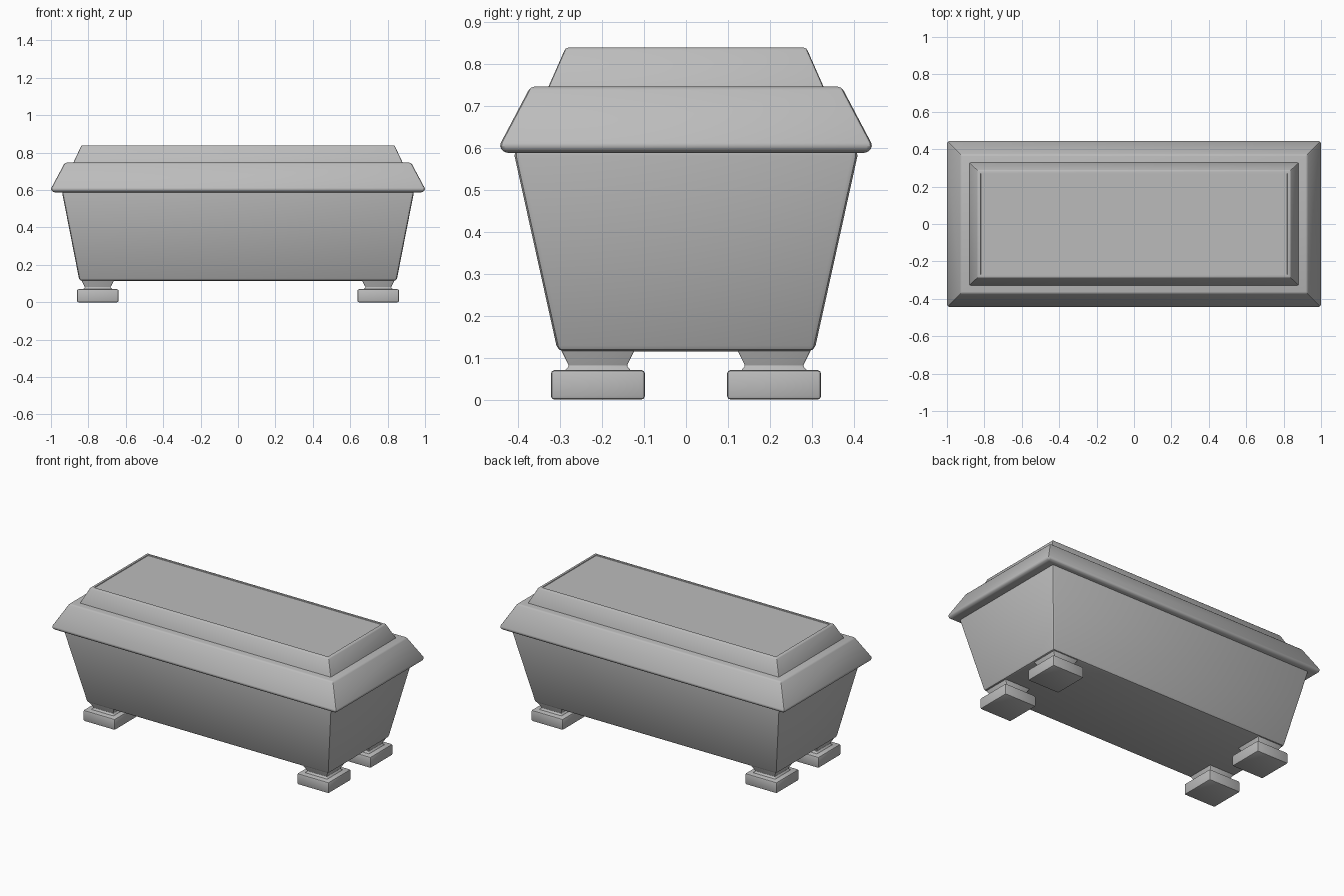
import bpy, bmesh

if "Cube" in bpy.data.objects:
    bpy.data.objects.remove(bpy.data.objects["Cube"])

stone = bpy.data.materials.new("grey stone")
stone.diffuse_color = (0.5, 0.5, 0.5, 1)
stone.use_nodes = True
stone.node_tree.nodes["Principled BSDF"].inputs["Base Color"].default_value = stone.diffuse_color


def stack(name, rings, cx=0, cy=0, bevel=0.008, segments=2, recess=None):
    """Stacked rectangles (half x, half y, z), capped and softly bevelled."""
    bm = bmesh.new()
    loops = []
    for hx, hy, z in rings:
        loops.append([bm.verts.new((cx + sx * hx, cy + sy * hy, z))
                      for sx, sy in ((-1, -1), (1, -1), (1, 1), (-1, 1))])
    for low, high in zip(loops, loops[1:]):
        for i in range(4):
            j = (i + 1) % 4
            bm.faces.new((low[i], low[j], high[j], high[i]))
    bm.faces.new(loops[0][::-1])
    top = bm.faces.new(loops[-1])
    bmesh.ops.bevel(bm, geom=bm.edges[:], offset=bevel, segments=segments,
                    profile=0.5, affect='EDGES', clamp_overlap=True)
    if recess:
        # shallow sunk panel on the top face
        top = max((f for f in bm.faces if f.normal.z > 0.99), key=lambda f: f.calc_area())
        bmesh.ops.inset_region(bm, faces=[top], thickness=recess[0])
        bmesh.ops.inset_region(bm, faces=[top], thickness=0.002, depth=-recess[1])
    bmesh.ops.recalc_face_normals(bm, faces=bm.faces[:])
    mesh = bpy.data.meshes.new(name)
    bm.to_mesh(mesh)
    bm.free()
    mesh.materials.append(stone)
    obj = bpy.data.objects.new(name, mesh)
    bpy.context.collection.objects.link(obj)
    bpy.ops.object.select_all(action='DESELECT')
    obj.select_set(True)
    bpy.context.view_layer.objects.active = obj
    bpy.ops.object.shade_smooth_by_angle(angle=0.6)
    return obj


# tapered chest
stack("chest", [(0.848, 0.306, 0.115), (0.942, 0.412, 0.595)], bevel=0.014)

# overhanging lid with sloped sides
stack("lid", [(0.988, 0.433, 0.588), (1.002, 0.446, 0.604), (0.926, 0.371, 0.746)],
      bevel=0.009)

# raised top tier with a shallow panel
stack("lid_top", [(0.888, 0.335, 0.73), (0.837, 0.287, 0.839)], bevel=0.006,
      recess=(0.015, 0.004))

# four feet: square pad and flared neck
for sx, side in ((-1, "left"), (1, "right")):
    for sy, end in ((-1, "front"), (1, "back")):
        x, y = sx * 0.75, sy * 0.21
        stack(f"foot_pad_{end}_{side}", [(0.111, 0.112, 0), (0.111, 0.112, 0.07)], x, y)
        stack(f"foot_neck_{end}_{side}",
              [(0.085, 0.085, 0.062), (0.068, 0.069, 0.08), (0.09, 0.09, 0.122)],
              x, y, bevel=0.003)
